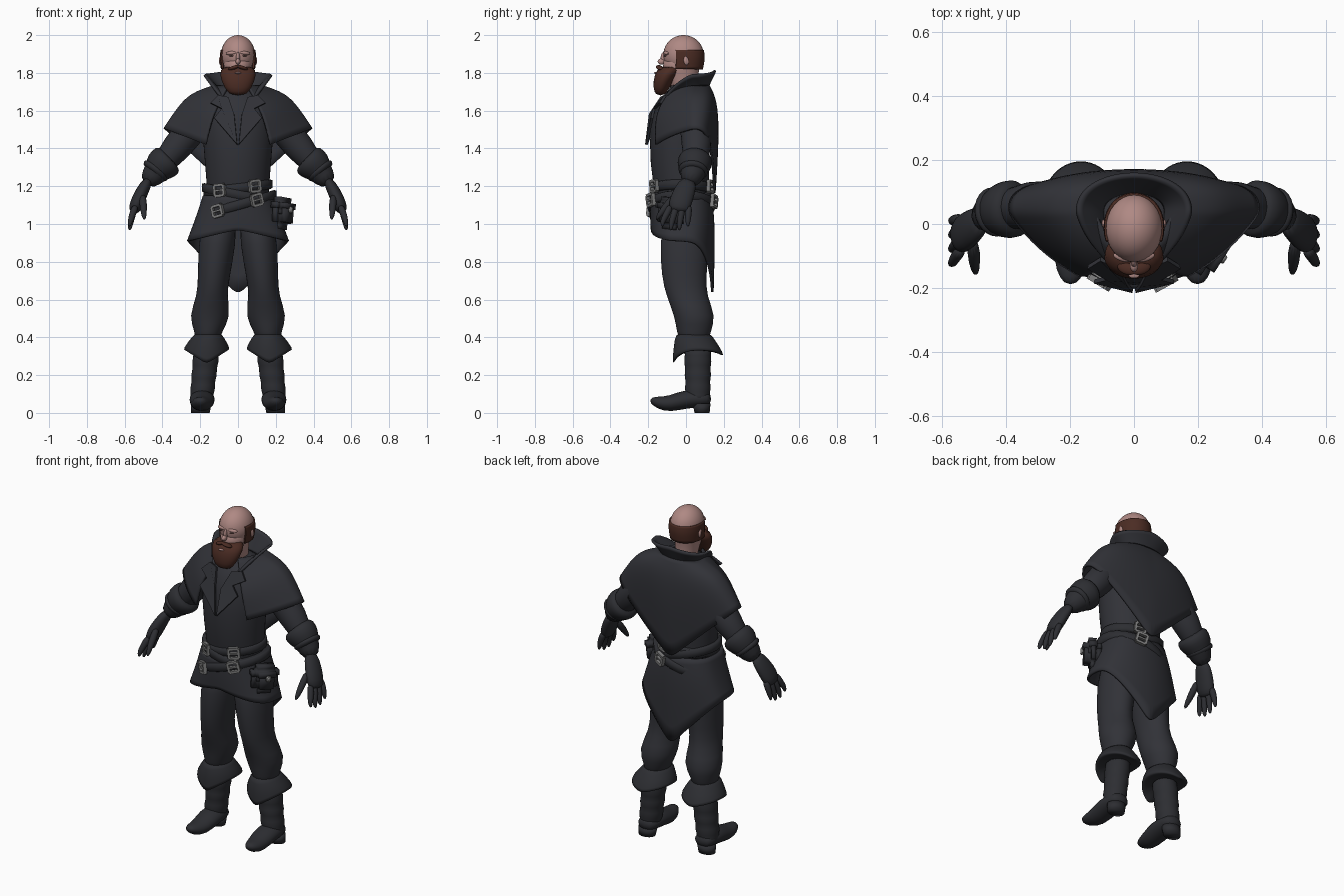
import bpy, bmesh, math
from mathutils import Vector, Matrix, Euler

if "Cube" in bpy.data.objects:
    bpy.data.objects.remove(bpy.data.objects["Cube"])


def material(name, *rgb):
    made = bpy.data.materials.new(name)
    made.use_nodes = True
    made.diffuse_color = (*rgb, 1)
    shader = made.node_tree.nodes["Principled BSDF"]
    shader.inputs["Base Color"].default_value = (*rgb, 1)
    return made


CLOTH = material("charcoal_cloth", .031, .032, .039)
LEATHER = material("dark_leather", .026, .027, .032)
SKIN = material("skin", .43, .25, .23)
HAIR = material("brown_hair", .07, .025, .017)
METAL = material("grey_metal", .2, .2, .2)
EYE = material("eye_shade", .1, .05, .045)


def finish(name, bm, mat, mirror=False, sub=0, thick=0, smooth=True):
    """Turn a bmesh into an object with its modifiers."""
    bmesh.ops.recalc_face_normals(bm, faces=bm.faces)
    mesh = bpy.data.meshes.new(name)
    bm.to_mesh(mesh)
    bm.free()
    mesh.materials.append(mat)
    for face in mesh.polygons:
        face.use_smooth = smooth
    part = bpy.data.objects.new(name, mesh)
    bpy.context.collection.objects.link(part)
    if mirror:
        part.modifiers.new("mirror", 'MIRROR').use_clip = True
    if sub:
        rounding = part.modifiers.new("rounding", 'SUBSURF')
        rounding.levels = rounding.render_levels = sub
        rounding.boundary_smooth = 'PRESERVE_CORNERS'
    if thick:
        cloth = part.modifiers.new("thickness", 'SOLIDIFY')
        cloth.thickness, cloth.offset = thick, 0
    return part


def bridge(rows, closed):
    """Join rows of points with quads, capping closed rows."""
    bm = bmesh.new()
    rows = [[bm.verts.new(point) for point in row] for row in rows]
    count = len(rows[0])
    for low, high in zip(rows, rows[1:]):
        for i in range(count if closed else count - 1):
            j = (i + 1) % count
            bm.faces.new((low[i], low[j], high[j], high[i]))
    if closed:
        bm.faces.new(rows[0])
        bm.faces.new(rows[-1])
    return bm


def oval(angles, z, half, front, back, front_drop=0, back_drop=0, centre=0, slope=0,
         side=None, powers=(1, 1)):
    """Horizontal oval; its edge can sink towards the front and back middle."""
    middle = (front + back) / 2 if side is None else side
    row = []
    for a in angles:
        x = centre + half * math.sin(a)
        turn = math.cos(a)
        reach, power, drop = ((front, powers[0], front_drop) if turn > 0
                              else (back, powers[1], back_drop))
        y = middle + (reach - middle) * abs(turn) ** power
        row.append((x, y, z + slope * x - drop * (1 - abs(math.sin(a)))))
    return row


def loft(name, rings, mat, legs=False, slope=0, sub=1):
    """Solid stack of ovals; a pair of legs splays outwards as it goes down."""
    angles = [math.tau * i / 24 for i in range(24)]
    rows = [oval(angles, *ring, centre=.2 - .1 * ring[0] if legs else 0, slope=slope)
            for ring in rings]
    return finish(name, bridge(rows, True), mat, legs, sub)


def drape(name, rings, mat, opening=0, thick=.014, side=None, powers=(.7, .7)):
    """Mirrored cloth hung over ovals, open at the front by an angle."""
    steps = 16
    angles = [opening + (math.pi - opening) * i / steps for i in range(steps + 1)]
    rows = [oval(angles, *ring, side=side, powers=powers) for ring in rings]
    for row in rows:
        row[-1] = (0, *row[-1][1:])
    return finish(name, bridge(rows, False), mat, True, 2, thick)


def tube(name, path, mat, across=(0, 1, 0), flat=1):
    """Mirrored round limb along points with a radius."""
    points = [Vector(step[:3]) for step in path]
    last = len(points) - 1
    rows = []
    for k, step in enumerate(path):
        along = (points[min(k + 1, last)] - points[max(k - 1, 0)]).normalized()
        side = Vector(across).cross(along).normalized()
        up = along.cross(side)
        rows.append([points[k] + step[3] * (side * math.cos(a) * flat + up * math.sin(a))
                     for a in (math.tau * i / 12 for i in range(12))])
    return finish(name, bridge(rows, True), mat, True, 1)


def placed(loc, size=(1, 1, 1), turn=(0, 0, 0)):
    return Matrix.LocRotScale(Vector(loc), Euler(turn), Vector(size))


def blob(name, loc, size, mat, mirror=False, turn=(0, 0, 0)):
    bm = bmesh.new()
    bmesh.ops.create_uvsphere(bm, u_segments=32, v_segments=20, radius=1,
                              matrix=placed(loc, size, turn))
    return finish(name, bm, mat, mirror)


def box(name, loc, size, mat, bevel=.003, turn=(0, .1, 1)):
    bm = bmesh.new()
    bmesh.ops.create_cube(bm, size=2, matrix=placed(loc, size, turn))
    bmesh.ops.bevel(bm, geom=bm.edges[:], offset=bevel, segments=4, affect='EDGES')
    return finish(name, bm, mat)


# Head, face and beard
blob("skull", (0, -.013, 1.895), (.09, .107, .105), SKIN)
loft("jaw_and_neck", [(1.66, .06, -.06, .07), (1.76, .06, -.09, .06),
                      (1.82, .075, -.13, .07), (1.9, .088, -.12, .09)], SKIN)
blob("nose", (0, -.13, 1.86), (.013, .02, .016), SKIN)
blob("nose_bridge", (0, -.118, 1.88), (.01, .016, .03), SKIN)
blob("brow", (.036, -.105, 1.905), (.03, .012, .01), SKIN, True, (0, .1, .3))
blob("eye", (.034, -.109, 1.89), (.013, .007, .004), EYE, True, (0, 0, .3))
blob("ear", (.092, 0, 1.865), (.009, .014, .024), SKIN, True, (.2, 0, -.2))
drape("hair_band", [(1.92, .088, -.12, .09), (1.88, .092, -.12, .097), (1.82, .086, -.12, .085)],
      HAIR, 1.2, .01, powers=(1, .9))
loft("beard", [(1.68, .04, -.16, -.11), (1.72, .073, -.175, -.09), (1.79, .1, -.17, -.04),
               (1.84, .088, -.138, -.01)], HAIR)
blob("moustache", (.022, -.14, 1.828), (.032, .018, .01), HAIR, True, (0, .3, .3))
blob("lower_lip", (0, -.16, 1.8), (.017, .01, .005), SKIN)

# Coat body, cape with a pointed back, standing collar and tailed skirt
loft("coat_body", [(.96, .16, -.12, .12), (1.2, .163, -.18, .12), (1.45, .19, -.2, .13),
                   (1.6, .19, -.175, .13), (1.68, .14, -.13, .12), (1.73, .07, -.07, .08)], CLOTH)
drape("shoulder_cape", [(1.73, .12, -.1, .12), (1.69, .25, -.17, .16, .12, .04),
                        (1.61, .32, -.2, .17, .1, .15), (1.505, .39, -.2, .15, .15, .36)],
      CLOTH, .45, side=.04, powers=(1.8, .6))
drape("collar", [(1.7, .1, -.13, .1, .12), (1.74, .125, -.14, .12, .15),
                 (1.79, .178, -.15, .155, .25, -.025)], CLOTH, .55, side=.04, powers=(1.5, .9))
drape("coat_skirt", [(1.15, .18, -.18, .13), (1.04, .215, -.185, .15, 0, .05),
                     (.91, .265, -.18, .14, -.06, .29)], CLOTH)

# Notched lapels meeting at the breastbone
bm = bmesh.new()
bm.faces.new([bm.verts.new(point) for point in (
    (.05, -.13, 1.67), (.105, -.11, 1.68), (.145, -.135, 1.64), (.085, -.17, 1.61),
    (.125, -.18, 1.56), (.004, -.21, 1.42), (.02, -.19, 1.58))])
finish("lapel", bm, CLOTH, True, thick=.014, smooth=False)


def buckle(name, z, slope, reach, angle):
    """Square metal frame with a tongue, at an angle round a belt."""
    x = (reach + .005) * math.sin(angle)
    y = -.025 - (reach - .018) * math.cos(angle)
    base = placed((x, y, z + slope * x), turn=(0, -slope * math.cos(angle), angle))
    size = .028
    bm = bmesh.new()
    for side in (-1, 1):
        bmesh.ops.create_cube(bm, size=2, matrix=base @ placed(
            (side * size, 0, 0), (size / 4, .01, size)))
        bmesh.ops.create_cube(bm, size=2, matrix=base @ placed(
            (0, 0, side * size), (size, .01, size / 4)))
    bmesh.ops.create_cube(bm, size=2, matrix=base @ placed((0, 0, 0), (size, .01, size / 6)))
    finish(name, bm, METAL, smooth=False)


# Three crossing belts; two of them carry buckles
for name, z, slope, reach, buckled in (("upper_belt", 1.19, .12, .182, True),
                                       ("middle_belt", 1.155, -.2, .19, False),
                                       ("lower_belt", 1.1, .28, .203, True)):
    edges = [(-.026, .012), (-.02, 0), (.02, 0), (.026, .012)]
    loft(name, [(z + rise, reach - inset, inset - reach, reach - .05 - inset)
                for rise, inset in edges], LEATHER, slope=slope, sub=0)
    if buckled:
        for place, angle in (("right", -.55), ("left", .5), ("back", 2.8)):
            buckle(name + "_buckle_" + place, z, slope, reach, angle)

# Hip pouch
box("hip_pouch", (.232, -.08, 1.05), (.075, .047, .078), LEATHER, .035)
box("pouch_flap", (.235, -.082, 1.095), (.08, .052, .045), LEATHER, .03)
box("pouch_clasp", (.28, -.11, 1.075), (.013, .008, .016), METAL)

# Arms with flared gauntlets
tube("sleeve", [(.17, .03, 1.56, .07), (.25, .05, 1.5, .085), (.32, .06, 1.41, .085),
                (.43, .04, 1.28, .055)], CLOTH)
tube("gauntlet_cuff", [(.36, .05, 1.35, .07), (.37, .05, 1.34, .1), (.42, .04, 1.3, .09),
                       (.43, .04, 1.28, .07), (.49, .015, 1.21, .05)], LEATHER)
tube("cuff_strap", [(.425, .04, 1.295, .06), (.43, .04, 1.29, .085), (.445, .035, 1.27, .08),
                    (.45, .035, 1.265, .05)], LEATHER)
tube("glove_palm", [(.47, .02, 1.24, .045), (.51, -.01, 1.17, .06), (.54, -.035, 1.1, .065),
                    (.555, -.04, 1.06, .045)], LEATHER, flat=.6)
for i, finger in enumerate(("little", "ring", "middle", "fore")):
    root, tip = .015 - .032 * i, .01 - .045 * i
    low = .965 + .02 * (i in (0, 3))
    tube(finger + "_finger", [(.54, root, 1.1, .02), (.56, (root + tip) / 2, 1.05, .018),
                              (.57, tip, low + .03, .015), (.575, tip, low, .006)], LEATHER)
tube("thumb", [(.505, -.05, 1.16, .022), (.5, -.125, 1.07, .02), (.495, -.16, 1.02, .007)], LEATHER)

# Trousers with bulging knees
loft("trouser_leg", [(1.04, .09, -.12, .11), (.9, .1, -.14, .125), (.72, .085, -.13, .107),
                     (.62, .078, -.105, .11), (.51, .114, -.06, .16), (.43, .07, -.05, .13),
                     (.36, .065, -.03, .12)], CLOTH, True)

# Boots: flared cuff dipping front and back, wrinkled shaft, upturned toe and heel
loft("boot_cuff", [(.42, .066, -.045, .125), (.41, .08, -.06, .14),
                   (.34, .127, -.075, .205, .08, .035), (.33, .118, -.068, .195, .08, .035),
                   (.33, .08, -.03, .15)], LEATHER, True)
shaft = []
for i in range(9):
    puff = .07 - .001 * i + .005 * (-1) ** i
    shaft.append((.34 - .035 * i, puff, .06 - puff, .065 + puff))
loft("boot_shaft", shaft, LEATHER, True)
tube("boot_foot", [(.19, .135, .07, .045), (.19, .09, .075, .066), (.19, 0, .075, .072),
                   (.19, -.09, .045, .062), (.2, -.15, .055, .048), (.2, -.19, .07, .018)],
     LEATHER, (1, 0, 0), .72)
loft("boot_heel", [(.05, .055, .035, .13), (0, .05, .045, .125)], LEATHER, True, sub=0)
